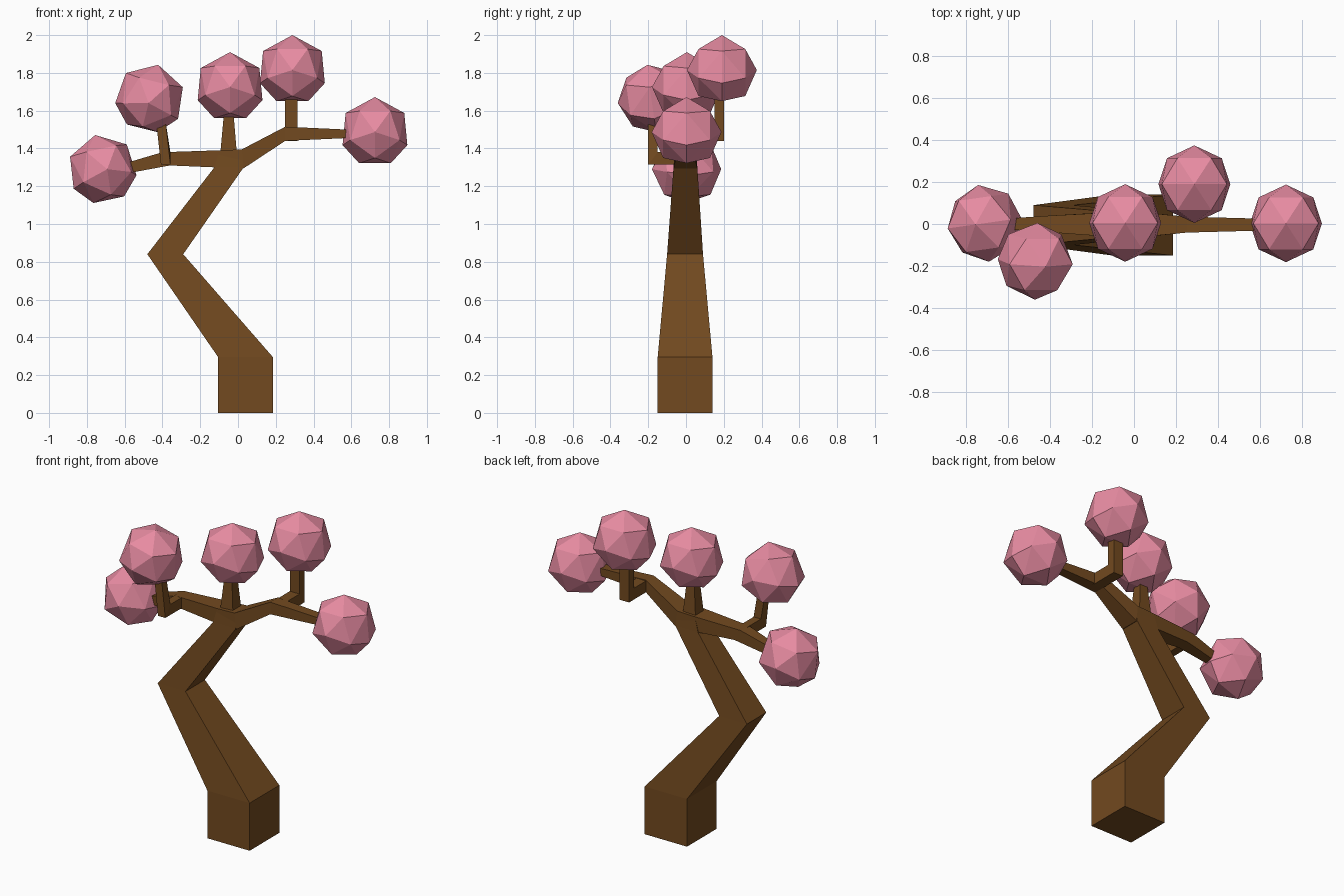
import bpy, bmesh, math
from mathutils import Euler, Vector

if "Cube" in bpy.data.objects:
    bpy.data.objects.remove(bpy.data.objects["Cube"])


def material(name, rgb):
    m = bpy.data.materials.new(name)
    m.diffuse_color = (*rgb, 1)
    m.use_nodes = True
    m.node_tree.nodes["Principled BSDF"].inputs["Base Color"].default_value = m.diffuse_color
    return m


bark = material("bark", (0.17, 0.068, 0.014))
pink = material("blossom", (0.80, 0.26, 0.36))


def finish(name, bm, mat):
    bmesh.ops.recalc_face_normals(bm, faces=bm.faces)
    me = bpy.data.meshes.new(name)
    bm.to_mesh(me)
    bm.free()
    me.materials.append(mat)
    ob = bpy.data.objects.new(name, me)
    bpy.context.collection.objects.link(ob)
    return ob


def loft(name, rings, sideways=False):
    """Four-sided limb; each ring is (u1, z1, u2, z2, centre, half width).
    u is x (width along y), or y (width along x) when sideways."""
    bm = bmesh.new()
    loops = []
    for u1, z1, u2, z2, c, w in rings:
        pts = [(u1, c - w, z1), (u2, c - w, z2), (u2, c + w, z2), (u1, c + w, z1)]
        if sideways:
            pts = [(y, x, z) for x, y, z in pts]
        loops.append([bm.verts.new(p) for p in pts])
    for a, b in zip(loops, loops[1:]):
        for i in range(4):
            j = (i + 1) % 4
            bm.faces.new((a[i], a[j], b[j], b[i]))
    bm.faces.new(loops[0])
    bm.faces.new(loops[-1])
    return finish(name, bm, bark)


# Bent trunk
loft("trunk", [(-0.105, 0, 0.185, 0, -0.005, 0.145),
               (-0.105, 0.295, 0.185, 0.295, -0.005, 0.145),
               (-0.48, 0.84, -0.29, 0.84, -0.005, 0.095),
               (-0.125, 1.30, 0.03, 1.30, -0.003, 0.063),
               (-0.10, 1.385, 0.02, 1.39, -0.003, 0.058)])

# Main branch running across the trunk top
loft("main_branch", [(-0.62, 1.262, -0.62, 1.315, 0, 0.025),
                     (-0.36, 1.31, -0.40, 1.38, 0, 0.04),
                     (-0.125, 1.30, -0.10, 1.39, -0.003, 0.059),
                     (0.03, 1.295, 0.02, 1.395, -0.003, 0.061),
                     (0.25, 1.44, 0.25, 1.515, -0.003, 0.038),
                     (0.62, 1.457, 0.62, 1.498, -0.003, 0.028)])

# Upright twig and the two bent side twigs
loft("middle_twig", [(-0.095, 1.36, -0.005, 1.36, 0, 0.042),
                     (-0.073, 1.60, -0.025, 1.60, 0, 0.025)])
loft("back_twig", [(0.02, 1.44, 0.02, 1.51, 0.283, 0.033),
                   (0.20, 1.44, 0.15, 1.51, 0.283, 0.033),
                   (0.20, 1.70, 0.15, 1.70, 0.283, 0.033)], True)
loft("front_twig", [(-0.02, 1.315, -0.02, 1.38, -0.383, 0.025),
                    (-0.20, 1.315, -0.15, 1.38, -0.383, 0.025),
                    (-0.20, 1.54, -0.155, 1.54, -0.408, 0.025)], True)


# Faceted blossom: seven-sided outline with five-sided rings front and back
def blossom(name, loc, rot):
    r = 0.185
    bm = bmesh.new()
    rings = [(-90, [0]), (-42, [36, 108, 180, 252, 324]),
             (0, [0, 57, 112, 153, 207, 248, 303]),
             (42, [36, 108, 180, 252, 324]), (90, [0])]
    for lat, angles in rings:
        la = math.radians(lat)
        for a in map(math.radians, angles):
            bm.verts.new(r * Vector((math.cos(la) * math.sin(a), math.sin(la),
                                     math.cos(la) * math.cos(a))))
    bmesh.ops.convex_hull(bm, input=bm.verts)
    ob = finish(name, bm, pink)
    ob.location = loc
    ob.rotation_euler = Euler([math.radians(d) for d in rot])


blossom("blossom_left", (-0.718, 0.003, 1.29), (0, -12, 8))
blossom("blossom_front", (-0.467, -0.178, 1.665), (8, 14, 0))
blossom("blossom_middle", (-0.042, 0.005, 1.725), (0, 0, 0))
blossom("blossom_back", (0.288, 0.19, 1.815), (0, 0, 0))
blossom("blossom_right", (0.725, 0.003, 1.487), (0, 0, 0))
